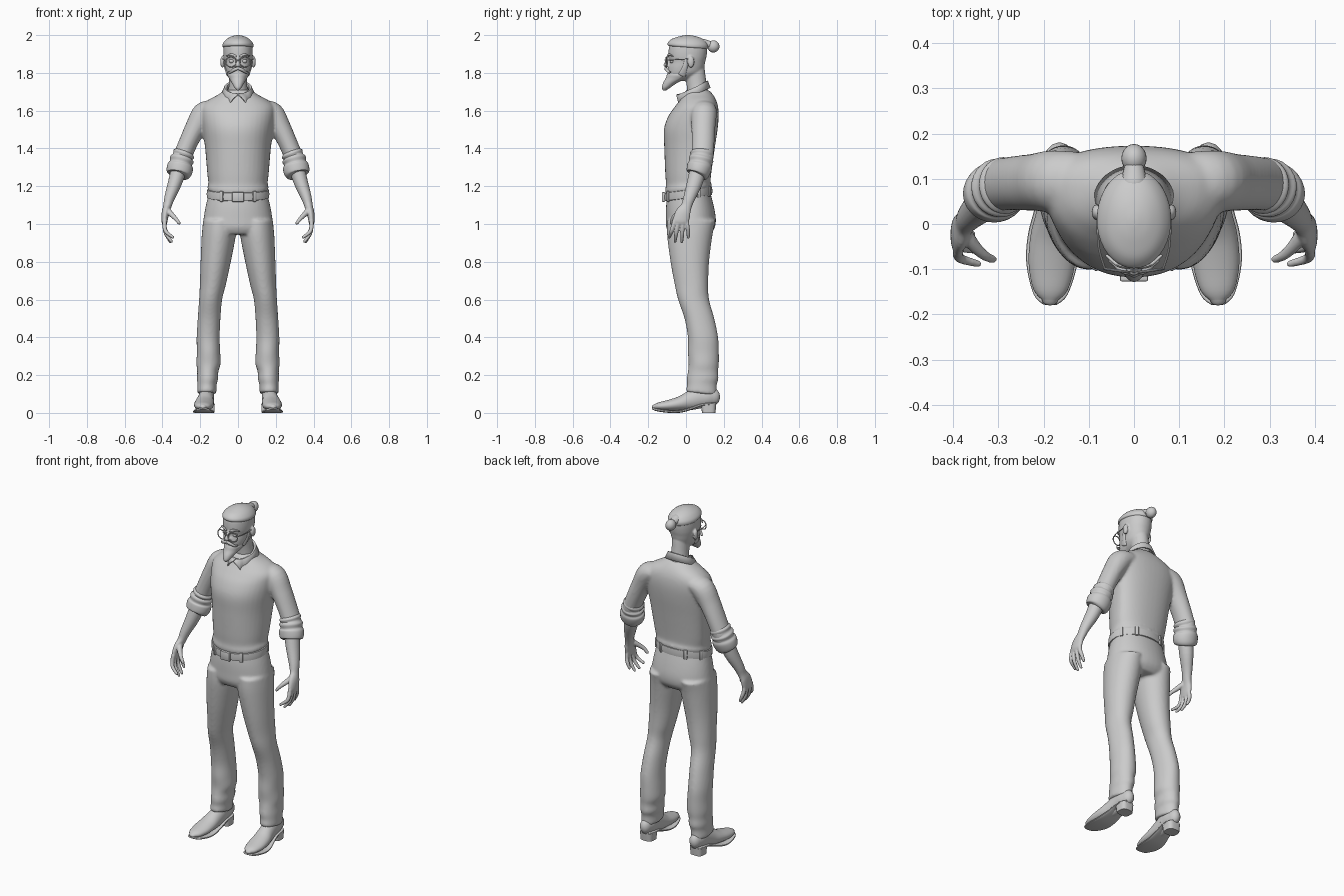
import bpy, bmesh
from math import sin, cos, pi, exp, copysign
from mathutils import Vector, Matrix

# ---------- helpers ----------
def pw(v, e):
    return copysign(abs(v) ** e, v)

def spline(rows, k):
    # Catmull-Rom through rows of numbers
    if k < 2:
        return rows
    out, n = [], len(rows)
    for i in range(n - 1):
        p = [rows[max(0, min(n - 1, i + d))] for d in (-1, 0, 1, 2)]
        for j in range(k):
            t = j / k
            out.append([b + .5 * t * (c - a + t * (2*a - 5*b + 4*c - d + t * (3*(b - c) + d - a)))
                        for a, b, c, d in zip(*p)])
    return out + [list(rows[-1])]

def new(name, bm):
    bmesh.ops.recalc_face_normals(bm, faces=bm.faces)
    me = bpy.data.meshes.new(name)
    bm.to_mesh(me)
    bm.free()
    ob = bpy.data.objects.new(name, me)
    bpy.context.collection.objects.link(ob)
    return ob

def skin(name, rings, caps=True):
    bm = bmesh.new()
    vs = [[bm.verts.new(p) for p in r] for r in rings]
    n = len(vs[0])
    for a, b in zip(vs, vs[1:]):
        for i in range(n):
            bm.faces.new((a[i], a[(i+1) % n], b[(i+1) % n], b[i]))
    if caps:
        bm.faces.new(vs[0])
        bm.faces.new(vs[-1])
    return new(name, bm)

def stack(name, rows, k=4, e=1.0, side=1, n=40):
    # level rings: z, centre x, half width, front y, widest y, back y, tilt
    rings = []
    for z, cx, hw, yf, yc, yb, tilt in spline(rows, k):
        ring = []
        for i in range(n):
            c, s = pw(cos(2*pi*i/n), e), pw(sin(2*pi*i/n), e)
            y = yc + s * (yb - yc if s > 0 else yc - yf)
            ring.append((side * (cx + hw * c), y, z + tilt * y))
        rings.append(ring)
    return skin(name, rings)

def tube(name, pts, ref=(0, 1, 0), k=4, e=1.0, side=1, n=16, dome=True):
    # rings across a path: x, y, z, radius across ref, radius along ref
    rows = spline(pts, k)
    P = [Vector((side * r[0], r[1], r[2])) for r in rows]
    st = [(P[i], (P[min(i+1, len(P)-1)] - P[max(i-1, 0)]).normalized(), rows[i][3], rows[i][4])
          for i in range(len(P))]
    if dome:
        def cap(s, sg):
            p, t, a, b = s
            return [(p + t * sg * min(a, b) * sin(q), t, a * cos(q), b * cos(q)) for q in (.5, 1, 1.4)]
        st = cap(st[0], -1)[::-1] + st + cap(st[-1], 1)
    rings = []
    for p, t, a, b in st:
        v = Vector(ref)
        v = (v - t * v.dot(t)).normalized()
        u = v.cross(t)
        rings.append([p + v * b * pw(cos(2*pi*i/n), e) + u * a * pw(sin(2*pi*i/n), e) for i in range(n)])
    return skin(name, rings)

def ball(name, loc, r):
    bm = bmesh.new()
    bmesh.ops.create_uvsphere(bm, u_segments=20, v_segments=12, radius=1,
                              matrix=Matrix.Translation(loc) @ Matrix.Diagonal((*r, 1)))
    return new(name, bm)

def box(name, loc, size, rot=0, bevel=.004):
    bm = bmesh.new()
    bmesh.ops.create_cube(bm, size=1, matrix=Matrix.Translation(loc) @ Matrix.Rotation(rot, 4, 'Z') @ Matrix.Diagonal((*size, 1)))
    bmesh.ops.bevel(bm, geom=bm.edges[:], offset=bevel, segments=2, affect='EDGES', profile=.5)
    return new(name, bm)

def mirror(ob):
    ob.modifiers.new("Mirror", 'MIRROR').use_mirror_merge = False
    return ob

def fuse(name, obs, voxel, smooth):
    bpy.ops.object.select_all(action='DESELECT')
    for o in obs:
        o.select_set(True)
    bpy.context.view_layer.objects.active = obs[0]
    bpy.ops.object.join()
    ob = obs[0]
    ob.name = name
    m = ob.modifiers.new("Remesh", 'REMESH')
    m.mode, m.voxel_size, m.use_smooth_shade = 'VOXEL', voxel, True
    s = ob.modifiers.new("Smooth", 'SMOOTH')
    s.factor, s.iterations = .5, smooth
    return ob

# ---------- sweater ----------
body = [stack("torso", [
    (1.165, 0, .153, -.104, .03, .130, .13), (1.19, 0, .162, -.110, .03, .137, .12),
    (1.215, 0, .157, -.106, .04, .130, .06), (1.27, 0, .163, -.110, .05, .134, 0),
    (1.40, 0, .174, -.115, .07, .152, 0), (1.50, 0, .188, -.117, .08, .167, 0),
    (1.57, 0, .198, -.094, .09, .173, 0), (1.62, 0, .197, -.060, .09, .170, 0),
    (1.655, 0, .160, -.034, .085, .160, 0), (1.685, 0, .105, -.016, .07, .143, 0),
    (1.71, 0, .07, .0, .06, .12, 0)], e=.92)]
for s in (1, -1):
    body.append(tube("sleeve", [(.13, .095, 1.61, .045, .065), (.18, .095, 1.585, .062, .068),
        (.225, .092, 1.51, .055, .063), (.268, .09, 1.42, .05, .06), (.300, .085, 1.34, .05, .058),
        (.312, .07, 1.29, .05, .055)], side=s, n=28))
fuse("sweater", body, .008, 6)

# rolled sleeve cuffs: ridges along the tube
mirror(tube("rolled_cuff", [(.282, .086, 1.385, .046, .055), (.287, .085, 1.372, .058, .063),
    (.293, .083, 1.356, .054, .059), (.297, .08, 1.342, .064, .066), (.302, .076, 1.322, .059, .061),
    (.305, .073, 1.308, .068, .066), (.310, .066, 1.282, .069, .064), (.313, .061, 1.264, .063, .059),
    (.315, .058, 1.257, .048, .047)], n=28, dome=False))

# ---------- forearms and hands ----------
hand = [tube("forearm", [(.312, .065, 1.29, .042, .044), (.335, .045, 1.215, .037, .041),
    (.362, .018, 1.14, .028, .032), (.374, .002, 1.095, .022, .029), (.384, -.015, 1.06, .020, .040),
    (.389, -.027, 1.02, .017, .043), (.389, -.03, 1.005, .014, .040)], n=20)]
for y0, y1, y2, x2, z2 in ((-.060, -.078, -.088, .345, .930), (-.040, -.052, -.058, .352, .908),
                           (-.018, -.020, -.022, .358, .906), (.003, .012, .012, .368, .930)):
    hand.append(tube("finger", [(.388, y0, 1.02, .012, .012), (.389, (y0+y1)/2, .985, .0115, .0115),
        (.380, y1, .5*(.985+z2), .0105, .0105), (x2, y2, z2, .008, .008)], n=12))
hand.append(tube("thumb", [(.375, -.02, 1.075, .016, .018), (.352, -.050, 1.05, .014, .014),
    (.330, -.070, 1.028, .011, .011), (.312, -.078, 1.005, .009, .009)], n=12))
mirror(fuse("forearm_and_hand", hand, .004, 3))

# ---------- trousers ----------
pants = [stack("hips", [(1.18, 0, .150, -.095, .03, .125, 0), (1.10, 0, .170, -.105, .03, .146, 0),
    (1.03, 0, .182, -.106, .03, .158, 0), (.98, 0, .187, -.104, .03, .152, 0), (.945, 0, .17, -.085, .03, .125, 0)], e=.95)]
for s in (1, -1):
    pants.append(stack("leg", [(1.02, .098, .086, -.10, .03, .157, 0), (.94, .102, .090, -.10, .03, .140, 0),
        (.80, .118, .080, -.082, .03, .122, 0), (.68, .133, .069, -.060, .04, .118, 0),
        (.60, .145, .061, -.042, .04, .122, 0), (.50, .153, .060, -.008, .06, .150, 0),
        (.40, .158, .061, .010, .08, .170, 0), (.32, .156, .062, .010, .09, .174, 0),
        (.26, .156, .064, .014, .09, .174, 0), (.22, .160, .056, .010, .09, .170, 0),
        (.18, .161, .056, .004, .09, .172, 0), (.15, .164, .051, .006, .08, .163, 0),
        (.120, .165, .051, .0, .08, .163, -.12), (.112, .165, .047, .004, .08, .159, -.12)], side=s))
fuse("trousers", pants, .008, 5)

# ---------- belt ----------
stack("belt", [(z, 0, .163 + b, -.113 - b, .02, .137 + b, .13) for z, b in
    ((1.135, -.006), (1.137, .001), (1.156, .003), (1.178, .001), (1.18, -.006))], k=1, n=64)
box("belt_buckle", (0, -.119, 1.143), (.062, .016, .052))
for a in (-135, -58, -122, -45, 25, 155, 60, 120):
    r = a * pi / 180
    if a in (-135, -45):
        continue
    y = .02 + (.119 if a > 0 else .136) * sin(r)
    box("belt_loop", (.165 * cos(r), y, 1.158 + .13 * y), (.012, .02, .056), r)

# ---------- shoes ----------
mirror(tube("shoe_upper", [(.186, -.168, .032, .012, .018), (.185, -.145, .035, .020, .038),
    (.182, -.09, .040, .029, .051), (.178, -.03, .050, .038, .051), (.172, .02, .064, .050, .045),
    (.168, .07, .080, .056, .041), (.166, .115, .085, .052, .040), (.165, .148, .084, .044, .032)],
    ref=(1, 0, 0), n=24))
mirror(tube("shoe_sole", [(.186, -.177, .024, .005, .016), (.185, -.155, .016, .007, .038),
    (.182, -.09, .007, .007, .056), (.179, -.03, .008, .007, .056), (.172, .03, .024, .007, .048),
    (.168, .08, .042, .007, .044), (.166, .13, .047, .007, .042), (.165, .158, .048, .007, .026)],
    ref=(1, 0, 0), e=.6, n=24, dome=False))
mirror(stack("shoe_heel", [(0, .166, .039, .085, .115, .156, 0), (.046, .166, .042, .078, .115, .160, 0)], k=1, e=.6))
mirror(stack("shoe_ankle", [(.07, .167, .040, .01, .08, .150, 0), (.17, .165, .038, .03, .085, .145, 0)], k=2))

# ---------- head ----------
skull = [stack("head", [(1.757, 0, .022, -.080, -.05, .0, 0), (1.775, 0, .044, -.090, -.03, .045, 0),
    (1.80, 0, .060, -.094, -.01, .082, 0), (1.83, 0, .068, -.093, .0, .096, 0),
    (1.86, 0, .073, -.087, .01, .102, 0), (1.885, 0, .077, -.092, .01, .108, 0),
    (1.92, 0, .078, -.092, .01, .112, 0), (1.95, 0, .073, -.085, .01, .108, 0),
    (1.98, 0, .045, -.050, .01, .07, 0)], e=.95),
    tube("neck", [(0, .068, 1.66, .058, .058), (0, .056, 1.74, .048, .053), (0, .045, 1.82, .046, .054)], n=24),
    tube("nose", [(0, -.088, 1.882, .008, .008), (0, -.100, 1.862, .009, .009),
                  (0, -.108, 1.842, .013, .012)], n=12)]
for s in (1, -1):
    skull += [ball("ear", (s * .083, .026, 1.858), (.011, .018, .031)),
              ball("nostril", (s * .012, -.099, 1.838), (.008, .010, .007))]
fuse("head_and_neck", skull, .005, 3)
mirror(ball("eye", (.034, -.074, 1.862), (.014, .012, .011)))
mirror(tube("eyebrow", [(.012, -.096, 1.888, .005, .004), (.035, -.090, 1.897, .006, .005), (.060, -.070, 1.889, .003, .003)], n=10))

# ---------- hair ----------
stack("swept_hair", [(1.935, 0, .076, -.092, .01, .112, -.08), (1.942, 0, .082, -.098, .01, .118, -.08),
    (1.958, 0, .079, -.094, .01, .118, -.06), (1.978, 0, .062, -.074, .01, .098, -.03),
    (1.992, 0, .038, -.040, .01, .06, 0), (1.9985, 0, .015, -.01, .01, .03, 0), (2.0, 0, .003, .007, .01, .013, 0)])
ball("hair_bun", (0, .145, 1.94), (.028, .032, .032))
tube("bun_stem", [(0, .09, 1.955, .026, .03), (0, .135, 1.948, .018, .02)], ref=(1, 0, 0))

# ---------- beard and moustache ----------
stack("beard", [(1.708, 0, .006, -.122, -.113, -.104, 0), (1.722, 0, .019, -.128, -.105, -.083, 0),
    (1.745, 0, .032, -.122, -.08, -.05, 0), (1.770, 0, .047, -.108, -.04, -.005, 0),
    (1.788, 0, .056, -.102, -.02, .01, 0), (1.802, 0, .052, -.096, -.02, .0, 0)])
mirror(tube("moustache", [(.002, -.107, 1.824, .008, .007), (.022, -.103, 1.816, .009, .008),
    (.042, -.088, 1.803, .006, .006), (.053, -.082, 1.806, .003, .003)], n=12))
mirror(tube("sideburn", [(.073, .005, 1.87, .004, .012), (.068, -.005, 1.83, .005, .013), (.054, -.02, 1.79, .007, .02)], n=12))

# ---------- glasses ----------
mirror(tube("glasses_rim", [(.037 + .028 * cos(i * pi / 12), -.103 + .004 * cos(i * pi / 12), 1.858 + .027 * sin(i * pi / 12), .003, .003)
    for i in range(25)], k=1, n=8, dome=False))
tube("glasses_bridge", [(-.010, -.107, 1.863, .003, .003), (0, -.111, 1.869, .003, .003), (.010, -.107, 1.863, .003, .003)], n=8)
mirror(tube("glasses_temple", [(.065, -.098, 1.868, .0025, .0025), (.078, -.05, 1.87, .0025, .0025),
    (.081, .02, 1.872, .0025, .0025), (.082, .042, 1.858, .0025, .0025)], n=8))

# ---------- shirt collar with two points ----------
bm = bmesh.new()
cols = []
for i in range(65):
    d = .04 + (2*pi - .08) * i / 64
    f = min(d, 2*pi - d)
    sx, cy = sin(d), -cos(d)
    drop = .034 * min(1, f / .5) + .022 * exp(-((f - .6) / .22) ** 2)
    zt = 1.720 + .034 * cy
    col = []
    for rx, rf, rb, z in ((.060, .062, .054, zt - .02), (.062, .066, .058, zt), (.070, .075, .064, zt + .002),
                          (.087, .1, .077, zt - drop)):
        col.append(bm.verts.new((rx * sx, .05 + cy * (rb if cy > 0 else rf), z)))
    cols.append(col)
for a, b in zip(cols, cols[1:]):
    for j in range(3):
        bm.faces.new((a[j], b[j], b[j+1], a[j+1]))
collar = new("shirt_collar", bm)
so = collar.modifiers.new("Thickness", 'SOLIDIFY')
so.thickness, so.offset = .007, 0

# ---------- smooth shading with crisp edges ----------
bpy.ops.object.select_all(action='SELECT')
bpy.context.view_layer.objects.active = collar
bpy.ops.object.shade_smooth_by_angle(angle=.7)
